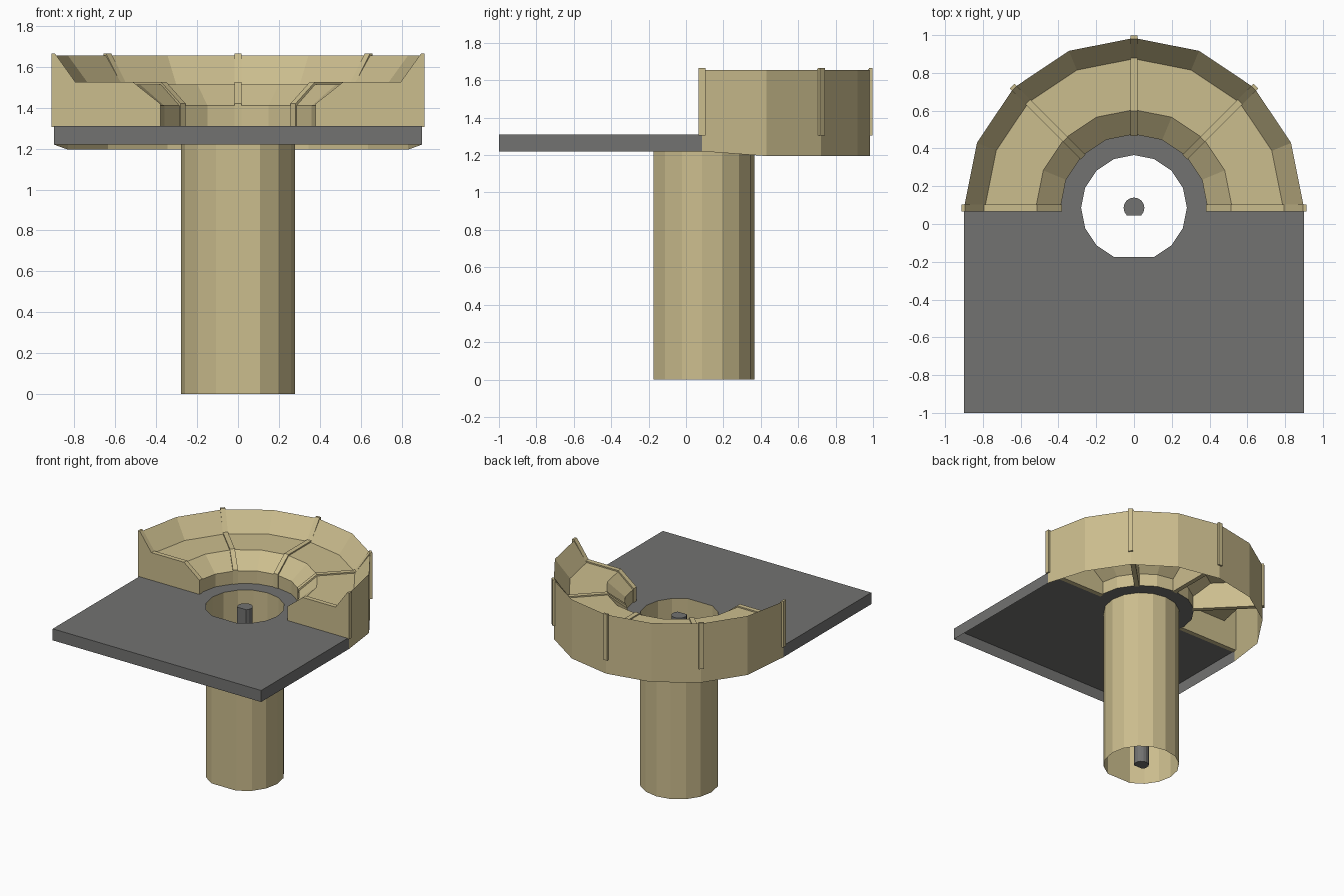
import bpy, bmesh
from math import sin, cos, radians

if "Cube" in bpy.data.objects:
    bpy.data.objects.remove(bpy.data.objects["Cube"])

CY = 0.085              # y of the ring and tube axis
STEP = 22.5             # angular step of the 16-sided round parts
TOP, UNDER = 1.31, 1.22  # deck levels


def material(name, rgb):
    m = bpy.data.materials.new(name)
    m.diffuse_color = (*rgb, 1)
    m.use_nodes = True
    m.node_tree.nodes["Principled BSDF"].inputs["Base Color"].default_value = m.diffuse_color
    return m


TAN = material("tan", (0.60, 0.51, 0.27))
GREY = material("grey", (0.17, 0.17, 0.165))


def polar(r, deg, z):
    return (r * cos(radians(deg)), CY + r * sin(radians(deg)), z)


def build(name, faces, mat):
    """Make a flat-shaded object from faces given as lists of points."""
    bm = bmesh.new()
    for pts in faces:
        bm.faces.new([bm.verts.new(p) for p in pts])
    bmesh.ops.remove_doubles(bm, verts=bm.verts, dist=1e-5)
    bmesh.ops.recalc_face_normals(bm, faces=bm.faces)
    me = bpy.data.meshes.new(name)
    bm.to_mesh(me)
    bm.free()
    me.materials.append(mat)
    ob = bpy.data.objects.new(name, me)
    bpy.context.collection.objects.link(ob)
    return ob


def walls(loop, z0, z1, closed=True):
    """Vertical quads along a plan outline."""
    n = len(loop)
    return [[(*a[:2], z0), (*b[:2], z0), (*b[:2], z1), (*a[:2], z1)]
            for a, b in ((loop[i], loop[(i + 1) % n])
                         for i in range(n if closed else n - 1))]


# open tube: 16-sided with the front vertex missing
angles = [-90 + STEP * i for i in range(1, 16)]
tube = [polar(0.28, a, TOP) for a in angles]
build("tube", walls(tube, 0, TOP), TAN)

# thin central rod with a flat front
rod = [polar(0.055, a, TOP) for a in angles[1:-1]]
build("central_rod", walls(rod, 0, TOP)
      + [rod, [(x, y, 0) for x, y, _ in rod]], GREY)

# deck: rectangular top with a half collar round the hole, open underneath
half = [STEP * i for i in range(9)]
front_hole = [polar(0.28, 180 + STEP * i, TOP) for i in (0, 1, 2, 3, 5, 6, 7, 8)]
edge = [(-0.9, CY, TOP), (-0.9, -1, TOP), (0.9, -1, TOP), (0.9, CY, TOP)]
deck = [edge + [polar(0.39, 0, TOP)] + front_hole[::-1] + [polar(0.39, 180, TOP)]]
for a in half[:-1]:
    b = a + STEP
    deck.append([polar(0.28, a, TOP), polar(0.39, a, TOP),
                 polar(0.39, b, TOP), polar(0.28, b, TOP)])
build("deck", deck + walls(edge, UNDER, TOP, closed=False), GREY)

# stepped half-ring shell, open underneath
profile = [(0.39, 1.31), (0.39, 1.41), (0.52, 1.515), (0.79, 1.515),
           (0.90, 1.655), (0.90, 1.195)]


def shell_point(p, a):
    z = UNDER if p[1] < 1.2 and a in (0, 180) else p[1]
    return polar(p[0], a, z)


shell = [[shell_point(p, a), shell_point(q, a),
          shell_point(q, a + STEP), shell_point(p, a + STEP)]
         for p, q in zip(profile, profile[1:]) for a in half[:-1]]
build("ring_shell", shell, TAN)

# five radial ribs, slightly proud of the shell
rib = [(0.38, 1.305), (0.38, 1.42), (0.513, 1.525), (0.795, 1.525),
       (0.895, 1.665), (0.912, 1.665), (0.912, 1.305)]
for i in range(5):
    u = radians(45 * i)
    sides = [[(r * cos(u) - t * sin(u), CY + r * sin(u) + t * cos(u), z)
              for r, z in rib] for t in (-0.018, 0.018)]
    a, b = sides
    n = len(rib)
    build(f"rib_{i + 1}", sides + [[a[k], a[(k + 1) % n], b[(k + 1) % n], b[k]]
                                   for k in range(n)], TAN)
